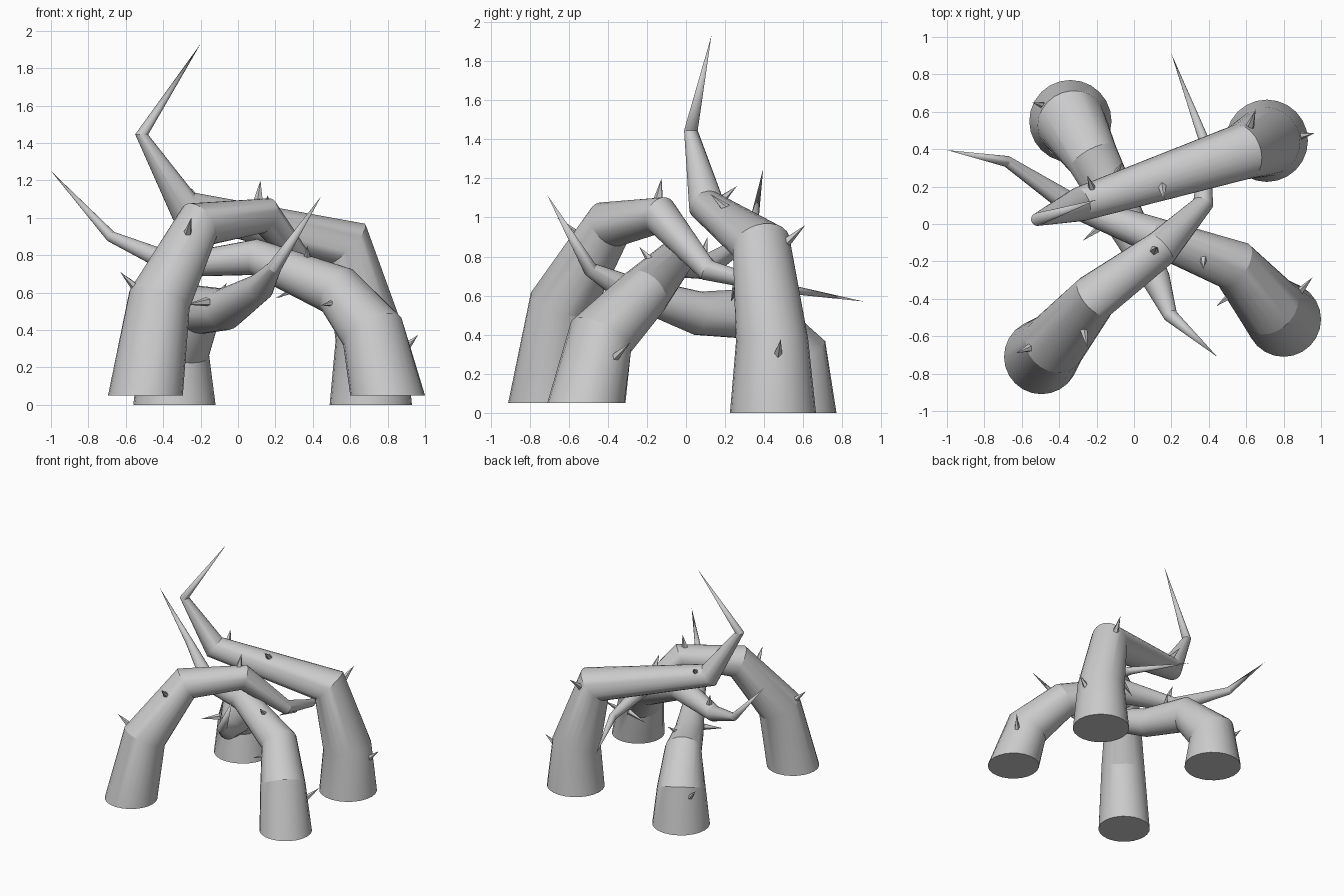
import bpy, bmesh, math
from mathutils import Vector

if "Cube" in bpy.data.objects:
    bpy.data.objects.remove(bpy.data.objects["Cube"])

SIDES = 24


def finish(name, bm):
    bmesh.ops.recalc_face_normals(bm, faces=bm.faces)
    mesh = bpy.data.meshes.new(name)
    bm.to_mesh(mesh)
    bm.free()
    obj = bpy.data.objects.new(name, mesh)
    bpy.context.collection.objects.link(obj)
    return obj


def root(name, path):
    """Tapered, kinked tube: path of (x, y, z, radius), flat base, pointed tip."""
    pts = [Vector(p[:3]) for p in path]
    bm = bmesh.new()
    rings = []
    for i, p in enumerate(pts[:-1]):
        if i == 0:
            t = Vector((0, 0, 1))
            u = Vector((1, 0, 0))
        else:
            t = ((p - pts[i - 1]).normalized() + (pts[i + 1] - p).normalized()).normalized()
            u = (u - t * u.dot(t)).normalized()
        v = t.cross(u)
        r = path[i][3]
        rings.append([bm.verts.new(p + r * (u * math.cos(a) + v * math.sin(a)))
                      for a in (2 * math.pi * k / SIDES for k in range(SIDES))])
    bm.faces.new(rings[0])
    tip = bm.verts.new(pts[-1])
    for k in range(SIDES):
        n = (k + 1) % SIDES
        for a, b in zip(rings, rings[1:]):
            bm.faces.new((a[k], a[n], b[n], b[k]))
        bm.faces.new((rings[-1][k], rings[-1][n], tip))
    obj = finish(name, bm)
    bpy.ops.object.select_all(action='DESELECT')
    obj.select_set(True)
    bpy.context.view_layer.objects.active = obj
    bpy.ops.object.shade_smooth_by_angle(angle=math.radians(20))


def thorns(name, spikes):
    """Small five-sided spikes, each given as base and tip."""
    bm = bmesh.new()
    for base, tip in spikes:
        base, tip = Vector(base), Vector(tip)
        d = (tip - base).normalized()
        base = base - d * 0.01
        u = d.orthogonal().normalized()
        v = d.cross(u)
        ring = [bm.verts.new(base + 0.026 * (u * math.cos(a) + v * math.sin(a)))
                for a in (2 * math.pi * k / 5 for k in range(5))]
        top = bm.verts.new(tip)
        bm.faces.new(ring)
        for k in range(5):
            bm.faces.new((ring[k], ring[(k + 1) % 5], top))
    finish(name, bm)


# Four arching roots
root("front_left_root", [
    (-.495, -.71, .05, .20), (-.42, -.635, .56, .168), (-.21, -.39, .965, .128),
    (.145, -.13, 1.01, .098), (.37, .11, .73, .055), (.385, .42, .65, .03), (.2, .91, .57, 0)])
root("front_right_root", [
    (.80, -.51, .05, .20), (.72, -.435, .39, .172), (.535, -.22, .61, .138),
    (.09, -.055, .79, .097), (-.33, .10, .745, .062), (-.68, .335, .9, .03), (-1, .395, 1.25, 0)])
root("back_right_root", [
    (.71, .445, 0, .22), (.705, .44, .37, .185), (.575, .385, .86, .15),
    (-.29, .105, 1.06, .092), (-.515, .025, 1.445, .035), (-.2, .13, 1.93, 0)])
root("back_left_root", [
    (-.34, .55, 0, .22), (-.335, .54, .3, .185), (-.22, .35, .51, .14),
    (-.07, .06, .51, .112), (.12, -.3, .63, .075), (.195, -.49, .735, .038), (.445, -.71, 1.115, 0)])

# Thorns on each root
thorns("front_left_thorns", [
    ((-.55, -.66, .63), (-.63, -.69, .71)), ((-.27, -.56, .91), (-.25, -.66, 1.0)),
    ((.11, -.14, 1.10), (.12, -.125, 1.2)), ((.34, .26, .64), (.215, .23, .57))])
thorns("front_right_thorns", [
    ((.88, -.37, .28), (.955, -.285, .36)), ((.53, -.37, .55), (.44, -.44, .53)),
    ((.37, -.18, .78), (.37, -.24, .85)), ((-.28, .09, .81), (-.3, .11, .9))])
thorns("back_right_thorns", [
    ((.88, .47, .3), (.965, .485, .375)), ((.62, .52, .88), (.65, .61, .96)),
    ((.15, .2, 1.05), (.16, .125, 1.12)), ((-.22, .18, 1.09), (-.25, .26, 1.16))])
thorns("back_left_thorns", [
    ((-.47, .63, .28), (-.545, .65, .36)), ((-.11, .25, .58), (-.06, .33, .65)),
    ((-.17, -.01, .55), (-.275, -.09, .535))])
